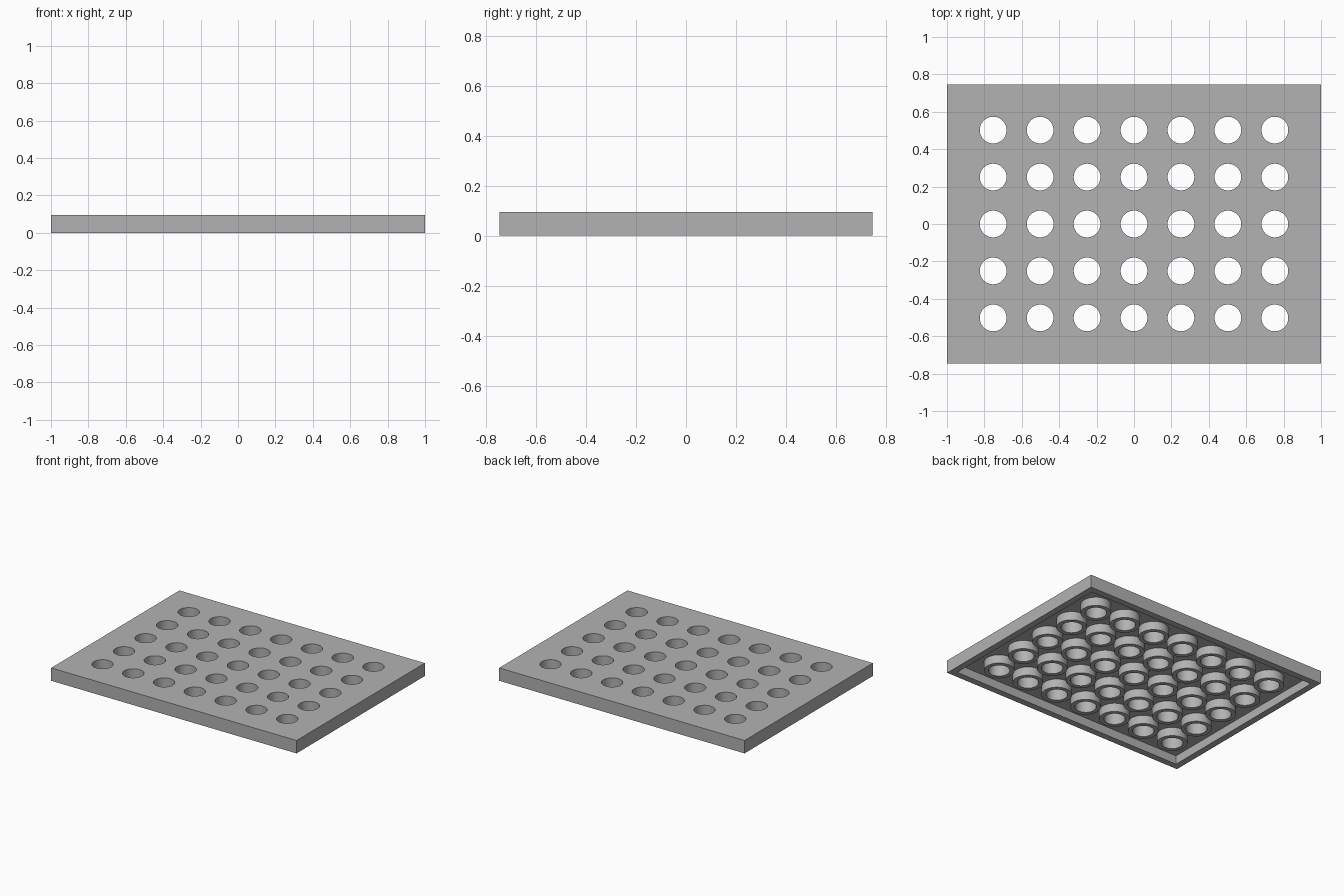
import bpy
import bmesh
from math import radians
from mathutils import Matrix, Vector

if "Cube" in bpy.data.objects:
    bpy.data.objects.remove(bpy.data.objects["Cube"], do_unlink=True)

LENGTH, WIDTH, HEIGHT = 2.0, 1.493, 0.095
WALL, CEILING = 0.048, 0.063
PITCH, COLUMNS, ROWS = 0.251, 7, 5
HOLE_RADIUS, TUBE_RADIUS = 0.0715, 0.102

grey = bpy.data.materials.new("mid grey")
grey.use_nodes = True
colour = (0.448, 0.448, 0.448, 1)
grey.diffuse_color = colour
grey.node_tree.nodes["Principled BSDF"].inputs["Base Color"].default_value = colour


def make_object(name, bm):
    mesh = bpy.data.meshes.new(name)
    bm.to_mesh(mesh)
    bm.free()
    mesh.materials.append(grey)
    obj = bpy.data.objects.new(name, mesh)
    bpy.context.collection.objects.link(obj)
    return obj


def box(name, length, width, low, high):
    bm = bmesh.new()
    bmesh.ops.create_cube(bm, size=1)
    bmesh.ops.scale(bm, vec=(length, width, high - low), verts=bm.verts)
    bmesh.ops.translate(bm, vec=(0, 0, (low + high) / 2), verts=bm.verts)
    return make_object(name, bm)


def cylinder_grid(name, radius, low, high):
    bm = bmesh.new()
    for col in range(COLUMNS):
        for row in range(ROWS):
            centre = Vector(((col - (COLUMNS - 1) / 2) * PITCH,
                             (row - (ROWS - 1) / 2) * PITCH, (low + high) / 2))
            bmesh.ops.create_cone(bm, cap_ends=True, segments=48, radius1=radius,
                                  radius2=radius, depth=high - low,
                                  matrix=Matrix.Translation(centre))
    return make_object(name, bm)


def combine(target, tool, operation):
    mod = target.modifiers.new(tool.name, 'BOOLEAN')
    mod.operation = operation
    mod.solver = 'EXACT'
    mod.object = tool
    bpy.ops.object.select_all(action='DESELECT')
    target.select_set(True)
    bpy.context.view_layer.objects.active = target
    bpy.ops.object.modifier_apply(modifier=mod.name)
    bpy.data.objects.remove(tool, do_unlink=True)


# Thin-walled plate, open underneath
plate = box("perforated_plate", LENGTH, WIDTH, 0, HEIGHT)
cavity = box("cavity_cutter", LENGTH - 2 * WALL, WIDTH - 2 * WALL, -0.1, CEILING)
combine(plate, cavity, 'DIFFERENCE')

# Tubes hanging below the top, then holes right through them
tubes = cylinder_grid("tubes", TUBE_RADIUS, 0, (CEILING + HEIGHT) / 2)
combine(plate, tubes, 'UNION')
holes = cylinder_grid("hole_cutters", HOLE_RADIUS, -0.1, HEIGHT + 0.1)
combine(plate, holes, 'DIFFERENCE')

bpy.ops.object.shade_smooth_by_angle(angle=radians(30))
